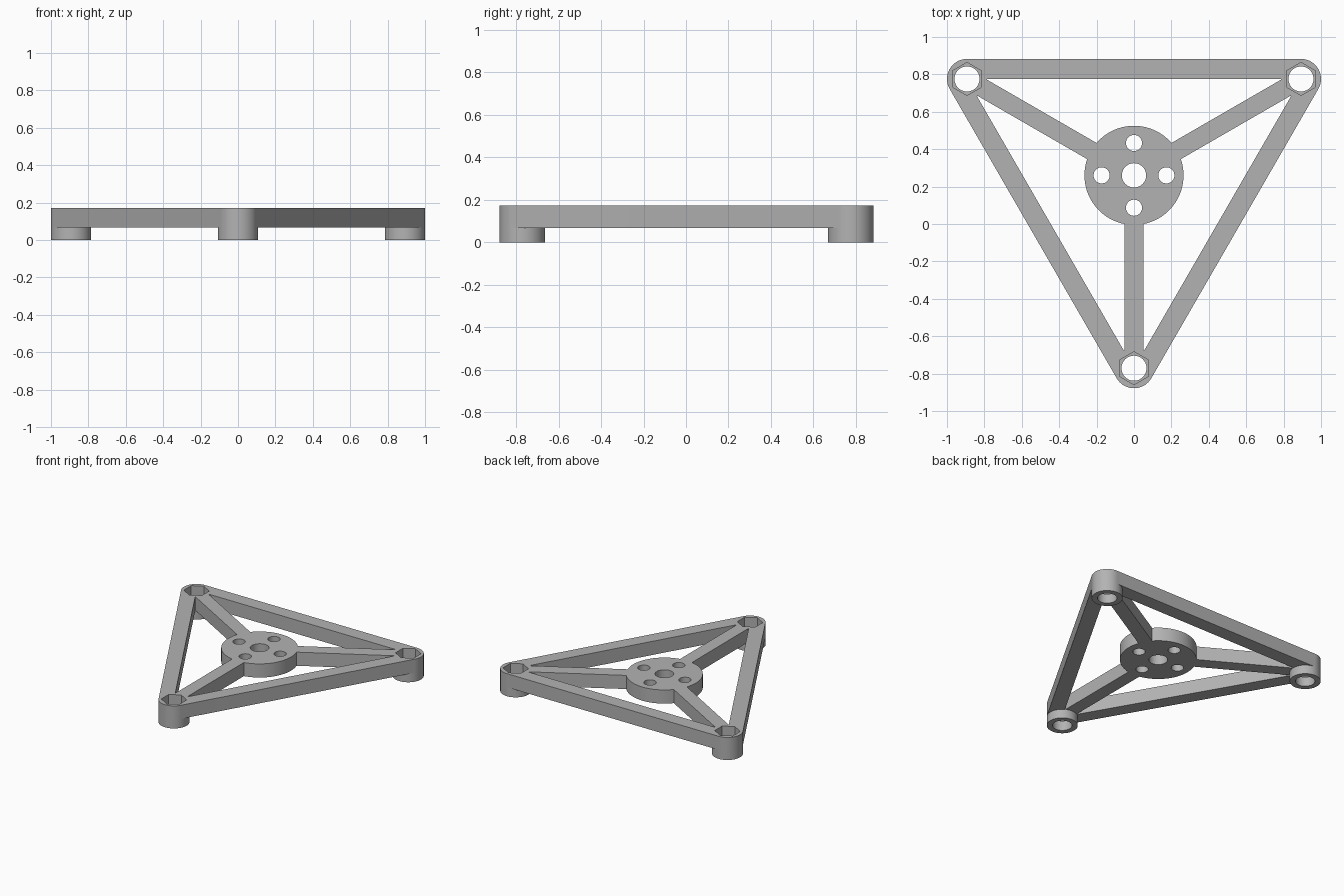
import bpy, bmesh, math
from mathutils import Matrix, Vector

if "Cube" in bpy.data.objects:
    bpy.data.objects.remove(bpy.data.objects["Cube"], do_unlink=True)

TOP, UNDER = 0.172, 0.068          # top face and underside of the bars
HUB = Vector((0, 0.26, 0))         # centre of the triangle
REACH, R = 1.031, 0.107            # hub to corner, corner boss radius
ANGLES = [math.radians(a) for a in (30, 150, 270)]

grey = bpy.data.materials.new("light_grey")
grey.use_nodes = True
grey.diffuse_color = (0.45, 0.45, 0.45, 1)
grey.node_tree.nodes["Principled BSDF"].inputs["Base Color"].default_value = (0.45, 0.45, 0.45, 1)


def finish(name, bm):
    mesh = bpy.data.meshes.new(name)
    bm.to_mesh(mesh)
    bm.free()
    mesh.materials.append(grey)
    obj = bpy.data.objects.new(name, mesh)
    bpy.context.collection.objects.link(obj)
    return obj


def prism(name, centre, radius, z0, z1, sides=96, turn=0.0):
    bm = bmesh.new()
    place = Matrix.Translation((centre.x, centre.y, (z0 + z1) / 2)) @ Matrix.Rotation(turn, 4, 'Z')
    bmesh.ops.create_cone(bm, cap_ends=True, segments=sides, radius1=radius,
                          radius2=radius, depth=z1 - z0, matrix=place)
    return finish(name, bm)


def bar(name, start, end, width):
    """Upright box running between two points on the plan."""
    run = end - start
    mid = (start + end) / 2
    bm = bmesh.new()
    place = (Matrix.Translation((mid.x, mid.y, (UNDER + TOP) / 2))
             @ Matrix.Rotation(math.atan2(run.y, run.x), 4, 'Z')
             @ Matrix.Diagonal((run.length, width, TOP - UNDER, 1)))
    bmesh.ops.create_cube(bm, size=1, matrix=place)
    return finish(name, bm)


def combine(target, tool, operation):
    mod = target.modifiers.new(operation.lower(), 'BOOLEAN')
    mod.operation, mod.object, mod.solver = operation, tool, 'EXACT'
    bpy.ops.object.select_all(action='DESELECT')
    bpy.context.view_layer.objects.active = target
    target.select_set(True)
    bpy.ops.object.modifier_apply(modifier=mod.name)
    bpy.data.objects.remove(tool, do_unlink=True)


corners = [HUB + REACH * Vector((math.cos(a), math.sin(a), 0)) for a in ANGLES]

# Central hub, spokes, outer rails and corner bosses joined into one body
frame = prism("triangular_frame", HUB, 0.265, UNDER, TOP)
for c in corners:
    combine(frame, bar("spoke", HUB, c, 0.1), 'UNION')
for i, a in enumerate(corners):
    b = corners[(i + 1) % 3]
    outward = ((a + b) / 2 - HUB).normalized() * R / 2
    combine(frame, bar("rail", a + outward, b + outward, R), 'UNION')
for c in corners:
    combine(frame, prism("corner_boss", c, R, 0, TOP), 'UNION')

# Corner bolt holes with hexagonal nut pockets in the top
for c in corners:
    combine(frame, prism("bolt_hole", c, 0.067, -0.1, 0.3, 48), 'DIFFERENCE')
    combine(frame, prism("nut_pocket", c, 0.088, UNDER + 0.004, 0.3, 6), 'DIFFERENCE')

# Hub shaft hole and four screw holes around it
combine(frame, prism("shaft_hole", HUB, 0.065, -0.1, 0.3, 48), 'DIFFERENCE')
for k in range(4):
    offset = 0.173 * Vector((math.cos(k * math.pi / 2), math.sin(k * math.pi / 2), 0))
    combine(frame, prism("screw_hole", HUB + offset, 0.043, -0.1, 0.3, 48), 'DIFFERENCE')

bpy.context.view_layer.objects.active = frame
frame.select_set(True)
bpy.ops.object.shade_smooth_by_angle(angle=math.radians(30))
